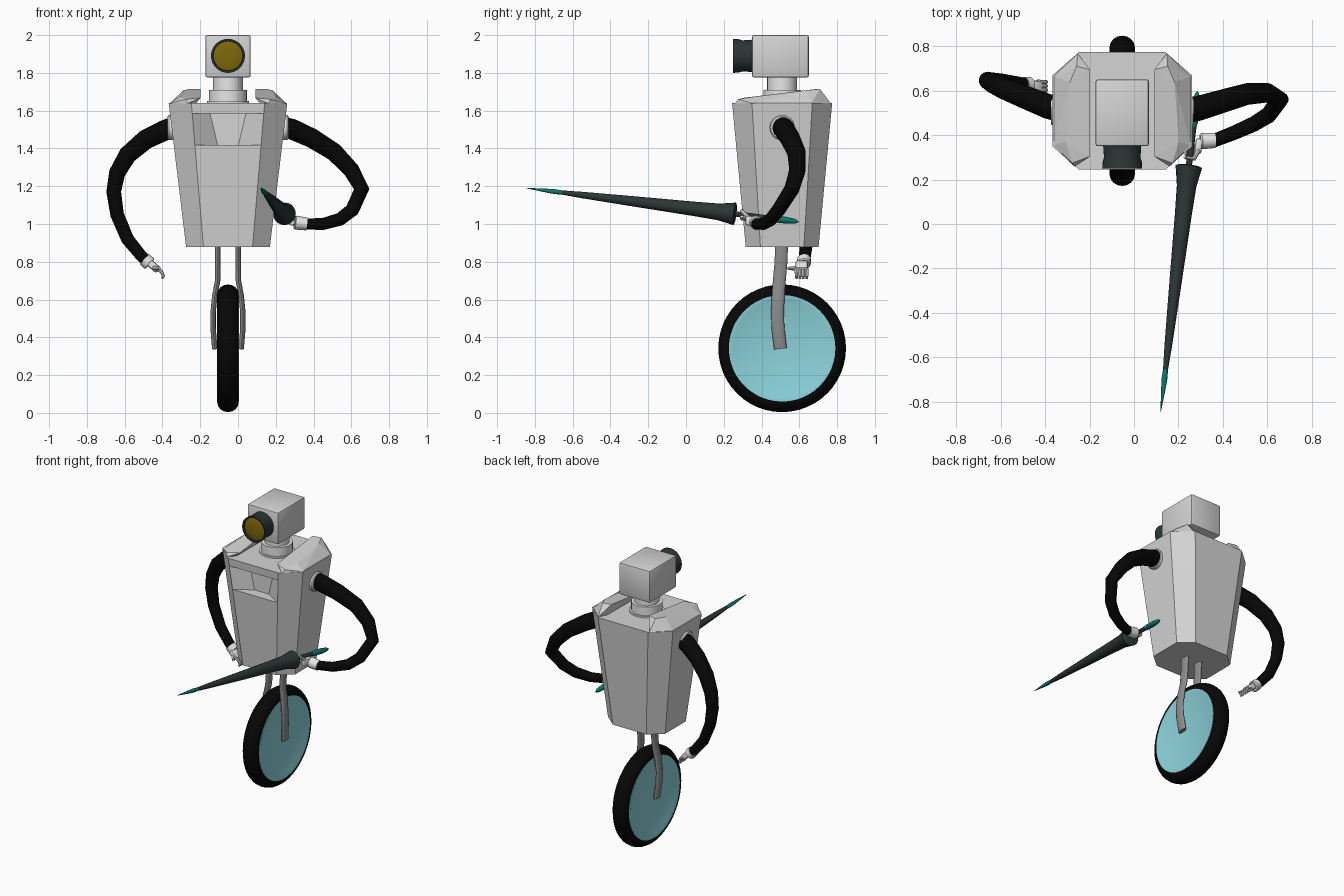
import bpy, bmesh, math
from mathutils import Vector, Matrix

if "Cube" in bpy.data.objects:
    bpy.data.objects.remove(bpy.data.objects["Cube"])

CX, CY = -0.053, 0.509          # body axis


def material(name, rgb):
    m = bpy.data.materials.new(name)
    m.diffuse_color = (*rgb, 1)
    m.use_nodes = True
    m.node_tree.nodes["Principled BSDF"].inputs["Base Color"].default_value = m.diffuse_color
    return m


GREY = material("body_grey", (0.66, 0.66, 0.66))
WHITE = material("light_grey", (0.92, 0.92, 0.92))
BLACK = material("rubber_black", (0.002, 0.002, 0.002))
DARK = material("dark_slate", (0.025, 0.036, 0.036))
YELLOW = material("lens_yellow", (0.21, 0.14, 0.003))
GREEN = material("lance_green", (0.003, 0.19, 0.145))
CYAN = material("wheel_cyan", (0.26, 0.64, 0.7))
STEEL = material("fork_steel", (0.26, 0.26, 0.26))


def finish(name, bm, mat, smooth=None):
    bmesh.ops.recalc_face_normals(bm, faces=bm.faces)
    me = bpy.data.meshes.new(name)
    bm.to_mesh(me)
    bm.free()
    me.materials.append(mat)
    ob = bpy.data.objects.new(name, me)
    bpy.context.collection.objects.link(ob)
    if smooth:
        bpy.ops.object.select_all(action='DESELECT')
        ob.select_set(True)
        bpy.context.view_layer.objects.active = ob
        bpy.ops.object.shade_smooth_by_angle(angle=math.radians(smooth))
    return ob


def sweep(name, pts, radii, mat, n=16, axis=None, up=(0, 1, 0), squash=1.0, smooth=35, caps=True):
    """Round section swept along points; a fixed axis makes it a lathe."""
    pts = [Vector(p) for p in pts]
    bm = bmesh.new()
    rings = []
    for i, (p, r) in enumerate(zip(pts, radii)):
        t = Vector(axis) if axis else pts[min(i + 1, len(pts) - 1)] - pts[max(i - 1, 0)]
        t.normalize()
        a = Vector(up) - t * t.dot(Vector(up))
        a.normalize()
        b = t.cross(a)
        rings.append([bm.verts.new(p + a * r * math.cos(k * math.tau / n)
                                   + b * r * squash * math.sin(k * math.tau / n)) for k in range(n)])
    # without caps the last ring joins the first, making a closed tyre
    for r0, r1 in zip(rings, rings[1:] + ([] if caps else rings[:1])):
        for k in range(n):
            bm.faces.new((r0[k], r0[(k + 1) % n], r1[(k + 1) % n], r1[k]))
    if caps:
        bm.faces.new(rings[0])
        bm.faces.new(rings[-1])
    return finish(name, bm, mat, smooth)


def lathe(name, origin, axis, profile, mat, n=32, up=(0, 0, 1), caps=True):
    """profile: (distance along axis, radius)."""
    ax = Vector(axis).normalized()
    return sweep(name, [Vector(origin) + ax * d for d, _ in profile], [r for _, r in profile],
                 mat, n, axis=ax, up=up, caps=caps)


def box(name, centre, size, mat, bevel, rot=None):
    bm = bmesh.new()
    m = Matrix.Translation(centre) @ (rot or Matrix()) @ Matrix.Diagonal((*size, 1))
    bmesh.ops.create_cube(bm, size=1, matrix=m)
    bmesh.ops.bevel(bm, geom=bm.edges[:], offset=bevel, segments=2, profile=0.5, affect='EDGES')
    return finish(name, bm, mat, 30)


# Torso: tapered octagon with a pocket in the chest
bm = bmesh.new()
rings = []
for z in (0.878, 1.418, 1.585, 1.64):
    t = (z - 0.88) / 0.762
    fx, sx = 0.13 + 0.064 * t, 0.222 + 0.092 * t
    fy, sy = 0.193 + 0.072 * t, 0.115 + 0.045 * t
    oct_pts = [(-fx, -fy), (fx, -fy), (sx, -sy), (sx, sy), (fx, fy), (-fx, fy), (-sx, sy), (-sx, -sy)]
    rings.append([bm.verts.new((CX + x, CY + y, z)) for x, y in oct_pts])
for i in range(3):
    for k in range(8):
        if (i, k) != (1, 0):
            j = (k + 1) % 8
            bm.faces.new((rings[i][k], rings[i][j], rings[i + 1][j], rings[i + 1][k]))
bm.faces.new(rings[0])
bm.faces.new(rings[3])
rim = [rings[1][0], rings[1][1], rings[2][1], rings[2][0]]
inner = [bm.verts.new((CX + x, CY - 0.17, z)) for x, z in
         ((-0.055, 1.418), (0.055, 1.418), (0.095, 1.585), (-0.095, 1.585))]
for k in range(4):
    j = (k + 1) % 4
    bm.faces.new((rim[k], rim[j], inner[j], inner[k]))
bm.faces.new(inner)
finish("torso", bm, GREY)

# Shoulder pads and arm sockets, mirrored
for side, s in (("left", -1), ("right", 1)):
    bm = bmesh.new()
    for x, y, z in ((0.17, -0.21, 1.638), (0.215, -0.25, 1.638), (0.31, -0.155, 1.638),
                    (0.31, 0.155, 1.638), (0.2, 0.258, 1.638), (0.17, 0.2, 1.638),
                    (0.145, -0.205, 1.668), (0.225, -0.235, 1.66), (0.255, -0.14, 1.675),
                    (0.235, 0.13, 1.708), (0.205, 0.2, 1.715), (0.145, 0.185, 1.715)):
        bm.verts.new((CX + s * x, CY + y, z))
    bmesh.ops.convex_hull(bm, input=bm.verts[:])
    bmesh.ops.dissolve_limit(bm, angle_limit=0.03, verts=bm.verts[:], edges=bm.edges[:])
    finish(side + "_shoulder_pad", bm, GREY)
    lathe(side + "_arm_socket", (CX, CY, 1.51), (s, 0, 0),
          [(0.26, 0.066), (0.313, 0.066), (0.32, 0.06)], WHITE, 24)

# Neck, head and camera lens
lathe("neck", (CX, CY, 0), (0, 0, 1),
      [(1.63, 0.112), (1.65, 0.112), (1.65, 0.1), (1.71, 0.1), (1.71, 0.079), (1.78, 0.079)],
      WHITE, up=(1, 0, 0))
box("head", (CX, 0.5, 1.888), (0.24, 0.3, 0.224), GREY, 0.01)
lathe("lens_barrel", (CX, 0, 1.89), (0, 1, 0),
      [(0.262, 0.078), (0.25, 0.08), (0.25, 0.09), (0.278, 0.088), (0.3, 0.082), (0.355, 0.086)], DARK)
lathe("lens_glass", (CX, 0, 1.89), (0, 1, 0), [(0.253, 0.03), (0.256, 0.06), (0.261, 0.078)], YELLOW)

# Wheel: tyre and disc
tyre = [(0.285 + 0.053 * math.cos(a), 0.057 * math.sin(a))
        for a in (math.radians(-110 + 22 * i) for i in range(11))]
lathe("tyre", (CX, CY, 0.342), (1, 0, 0), [(w, r) for r, w in tyre], BLACK, 48, caps=False)
lathe("wheel_disc", (CX, CY, 0.342), (1, 0, 0),
      [(-0.05, 0.245), (-0.057, 0.262), (-0.058, 0.282), (0.058, 0.282), (0.057, 0.262), (0.05, 0.245)],
      CYAN, 48)

# Fork legs
for side, s in (("left", -1), ("right", 1)):
    path = [(0.054, 0.507, 0.92), (0.054, 0.503, 0.8), (0.055, 0.494, 0.7), (0.07, 0.488, 0.62),
            (0.079, 0.484, 0.53), (0.079, 0.487, 0.45), (0.07, 0.5, 0.34)]
    sweep(side + "_fork_leg", [(CX + s * x, y, z) for x, y, z in path],
          [0.034] * 7, STEEL, 16, squash=0.42)

# Arms: tapering rubber hoses
RAD = [0.058, 0.056, 0.053, 0.049, 0.044, 0.04, 0.037, 0.035, 0.032, 0.03]
left_arm = [(-0.33, 0.515, 1.515), (-0.39, 0.53, 1.495), (-0.49, 0.57, 1.447), (-0.585, 0.61, 1.365),
            (-0.64, 0.635, 1.27), (-0.658, 0.645, 1.17), (-0.64, 0.645, 1.05), (-0.585, 0.64, 0.92),
            (-0.515, 0.63, 0.835), (-0.48, 0.625, 0.8)]
right_arm = [(0.23, 0.51, 1.515), (0.29, 0.52, 1.5), (0.39, 0.55, 1.455), (0.51, 0.585, 1.38),
             (0.6, 0.59, 1.285), (0.655, 0.56, 1.185), (0.605, 0.49, 1.075), (0.54, 0.45, 1.025),
             (0.45, 0.41, 1.0), (0.355, 0.373, 1.0)]
sweep("left_arm", left_arm, RAD, BLACK, 14)
sweep("right_arm", right_arm, RAD, BLACK, 14)

# Left hand: relaxed, hanging
lathe("left_cuff", (-0.495, 0.625, 0.815), (0.72, 0, -0.69),
      [(0, 0.036), (0.035, 0.037), (0.04, 0.03)], WHITE, 16, up=(0, 1, 0))
box("left_palm", (-0.445, 0.612, 0.775), (0.066, 0.066, 0.04), WHITE, 0.012,
    Matrix.Rotation(math.radians(40), 4, 'Y'))
for i in range(4):
    y = 0.585 + 0.018 * i
    sweep("left_finger_%d" % (i + 1),
          [(-0.435, y, 0.765), (-0.405, y, 0.748), (-0.395, y, 0.725), (-0.402, y, 0.71)],
          [0.01, 0.0095, 0.009, 0.006], WHITE, 8)
sweep("left_thumb", [(-0.455, 0.6, 0.772), (-0.435, 0.57, 0.765), (-0.415, 0.54, 0.765)],
      [0.012, 0.011, 0.008], WHITE, 8, up=(0, 0, 1))

# Lance: green tip, flared dark cone, handle and green pommel
TIP, TAIL = Vector((0.12, -0.845, 1.19)), Vector((0.285, 0.595, 1.012))
AX = (TAIL - TIP).normalized()
lathe("lance_tip", TIP, AX, [(0, 0.001), (0.08, 0.008), (0.15, 0.013), (0.2, 0.011)], GREEN, 12)
lathe("lance_cone", TIP, AX, [(0.19, 0.011), (0.3, 0.017), (0.6, 0.028), (0.9, 0.038), (1.03, 0.044),
                              (1.07, 0.051), (1.118, 0.06), (1.122, 0.05), (1.123, 0.015)], DARK, 20)
lathe("lance_handle", TIP, AX, [(1.11, 0.014), (1.31, 0.014)], DARK, 12)
lathe("lance_pommel", TIP, AX, [(1.3, 0.014), (1.32, 0.018), (1.39, 0.018), (1.44, 0.013), (1.46, 0.004)],
      GREEN, 12)

# Right hand: gripping the handle
lathe("right_cuff", (0.365, 0.376, 1.0), (-0.99, -0.05, 0.12),
      [(0, 0.034), (0.06, 0.037), (0.068, 0.03)], WHITE, 16)
box("right_palm", (0.29, 0.35, 1.018), (0.032, 0.07, 0.05), WHITE, 0.01,
    Matrix.Rotation(math.radians(-8), 4, 'Z'))
side_dir = AX.cross(Vector((0, 0, 1))).normalized()
up_dir = side_dir.cross(AX)
for i in range(4):
    c = TIP + AX * (1.16 + 0.018 * i)
    arc = [c + (side_dir * math.cos(a) + up_dir * math.sin(a)) * 0.023
           for a in (math.radians(-20 - 40 * k) for k in range(5))]
    sweep("right_finger_%d" % (i + 1), arc, [0.009] * 4 + [0.006], WHITE, 8, up=AX)
c = TIP + AX * 1.155
sweep("right_thumb", [(0.29, 0.335, 1.03), c + side_dir * 0.02 + up_dir * 0.02, c + up_dir * 0.024 - side_dir * 0.015],
      [0.012, 0.01, 0.007], WHITE, 8)
